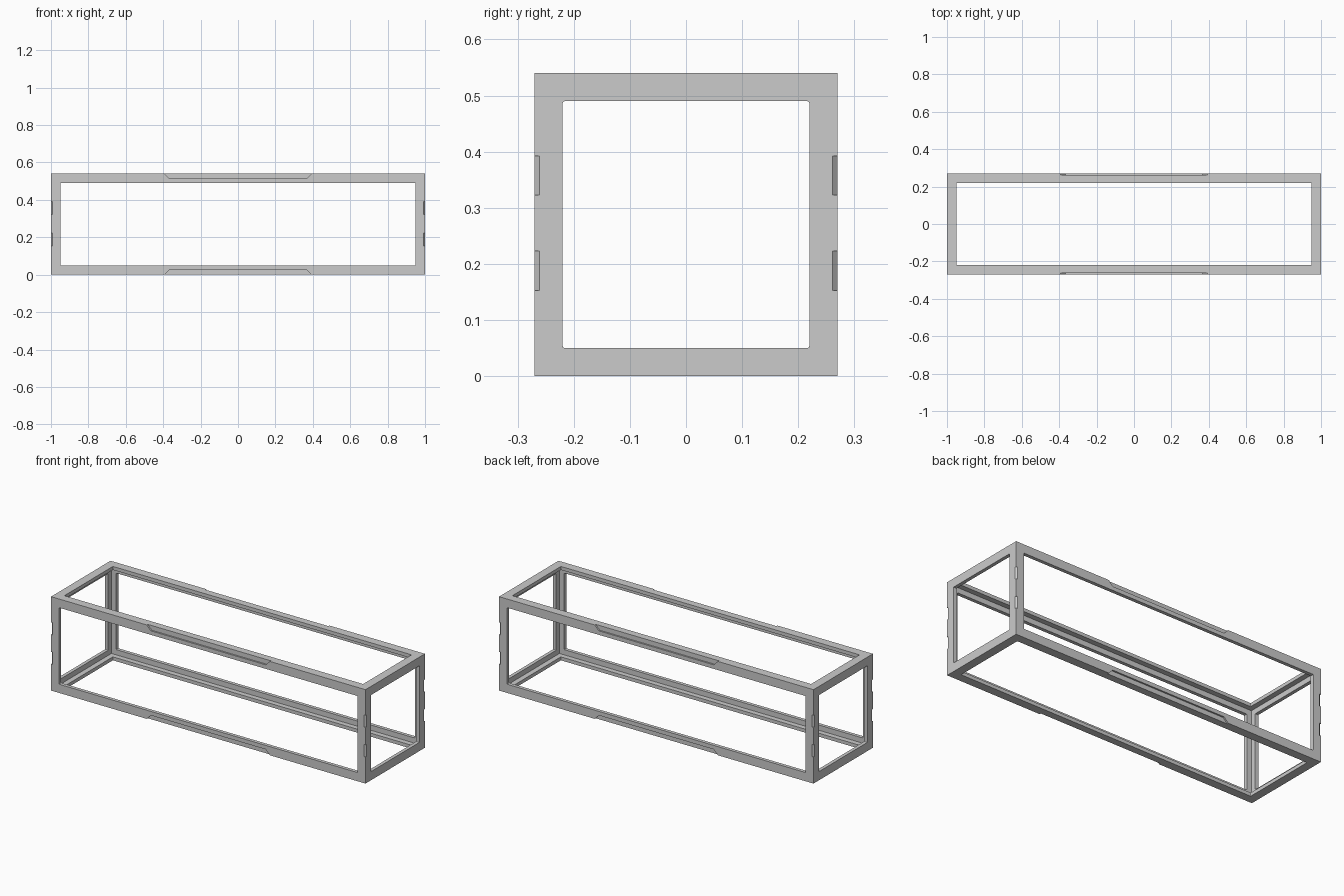
import bpy, bmesh

if "Cube" in bpy.data.objects:
    bpy.data.objects.remove(bpy.data.objects["Cube"])

L, D, H = 2.0, 0.54, 0.54      # outer size
W, T = 0.05, 0.02              # angle-bar width and wall thickness


def finish(name, bm):
    bmesh.ops.recalc_face_normals(bm, faces=bm.faces)
    me = bpy.data.meshes.new(name)
    bm.to_mesh(me)
    bm.free()
    ob = bpy.data.objects.new(name, me)
    bpy.context.collection.objects.link(ob)
    return ob


def box(name, sx, sy, sz, axis=None, bevel=0.004):
    """Box centred on the frame; edges parallel to axis are eased."""
    bm = bmesh.new()
    bmesh.ops.create_cube(bm, size=1)
    for v in bm.verts:
        v.co.x *= sx
        v.co.y *= sy
        v.co.z = v.co.z * sz + H / 2
    if axis is not None:
        es = [e for e in bm.edges
              if abs((e.verts[0].co - e.verts[1].co).normalized()[axis]) > 0.9]
        bmesh.ops.bevel(bm, geom=es, offset=bevel, segments=2,
                        profile=0.5, affect='EDGES')
    return finish(name, bm)


def loft(name, a, b):
    """Solid between two matching outlines."""
    bm = bmesh.new()
    va = [bm.verts.new(p) for p in a]
    vb = [bm.verts.new(p) for p in b]
    bm.faces.new(va)
    bm.faces.new(vb[::-1])
    n = len(a)
    for i in range(n):
        j = (i + 1) % n
        bm.faces.new((va[j], va[i], vb[i], vb[j]))
    return finish(name, bm)


def cut(target, cutter):
    m = target.modifiers.new("cut", 'BOOLEAN')
    m.operation = 'DIFFERENCE'
    m.solver = 'EXACT'
    m.object = cutter
    cutter.hide_render = True
    bpy.context.view_layer.objects.active = target
    bpy.ops.object.modifier_apply(modifier=m.name)
    bpy.data.objects.remove(cutter)


# Frame of L-section bars: hollow box with a window in every side
frame = box("frame", L, D, H)
cut(frame, box("hollow", L - 2 * T, D - 2 * T, H - 2 * T))
cut(frame, box("end_windows", L + 1, D - 2 * W, H - 2 * W, 0))
cut(frame, box("side_windows", L - 2 * W, D + 1, H - 2 * W, 1))
cut(frame, box("top_bottom_windows", L - 2 * W, D - 2 * W, H + 1, 2))

# Long shallow recesses along the outer faces of the lengthwise bars
for sy in (-1, 1):
    for sz in (-1, 1):
        outline = [(-0.365, 0.243), (0.365, 0.243), (0.392, 0.27), (0.392, 0.30),
                   (-0.392, 0.30), (-0.392, 0.27)]
        ring = lambda y: [(x, sy * y, H / 2 + sz * z) for x, z in outline]
        cut(frame, loft("long_recess", ring(0.261), ring(0.30)))

# Short chamfered notches down the upright corners
e = 0.009
for sx in (-1, 1):
    for sy in (-1, 1):
        for zc in (0.1875, 0.3575):
            def tri(h, d):
                return [(sx * (1 - d), sy * 0.28, zc + h),
                        (sx * 1.01, sy * (0.27 - d), zc + h),
                        (sx * 1.01, sy * 0.28, zc + h)]
            k = e + 0.01
            cut(frame, loft("corner_notch",
                            [(sx * (1 - e + 0.0), sy * 0.27, zc - 0.035),
                             (sx * (1 - e - 0.01), sy * 0.28, zc - 0.035),
                             (sx * 1.01, sy * 0.28, zc - 0.035),
                             (sx * 1.01, sy * (0.27 - k), zc - 0.035)],
                            [(sx * (1 - e + 0.0), sy * 0.27, zc + 0.035),
                             (sx * (1 - e - 0.01), sy * 0.28, zc + 0.035),
                             (sx * 1.01, sy * 0.28, zc + 0.035),
                             (sx * 1.01, sy * (0.27 - k), zc + 0.035)]))
